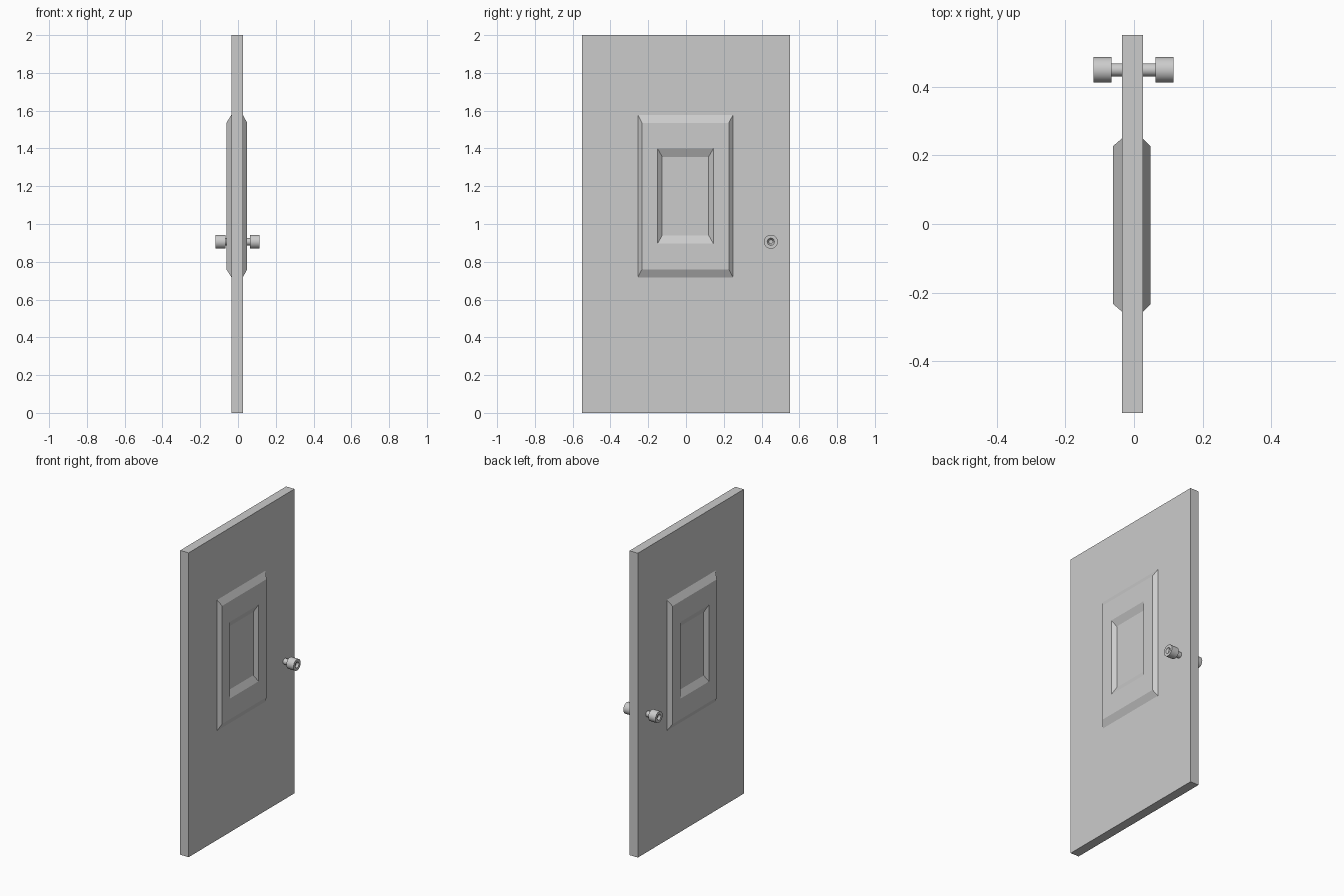
import bpy, bmesh, math

if "Cube" in bpy.data.objects:
    bpy.data.objects.remove(bpy.data.objects["Cube"])

FRONT_X, BACK_X = 0.026, -0.035      # faces of the slab
PANEL_Y, PANEL_Z = -0.003, 1.148     # panel centre
KNOB_Y, KNOB_Z = 0.449, 0.906        # knob axis


def make_object(name, bm):
    bmesh.ops.recalc_face_normals(bm, faces=bm.faces)
    mesh = bpy.data.meshes.new(name)
    bm.to_mesh(mesh)
    bm.free()
    obj = bpy.data.objects.new(name, mesh)
    bpy.context.collection.objects.link(obj)
    return obj


def moulded_panel(name, face_x, side, height):
    # Rectangular rings: base, raised edge, recess rim, recess floor
    rings = [(0, 0.252, 0.430), (height, 0.230, 0.388),
             (height, 0.148, 0.252), (height - 0.021, 0.123, 0.208)]
    bm = bmesh.new()
    loops = []
    for h, hy, hz in rings:
        loops.append([bm.verts.new((face_x + side * h, PANEL_Y + sy * hy, PANEL_Z + sz * hz))
                      for sy, sz in ((-1, -1), (1, -1), (1, 1), (-1, 1))])
    for a, b in zip(loops, loops[1:]):
        for i in range(4):
            j = (i + 1) % 4
            bm.faces.new((a[i], a[j], b[j], b[i]))
    bm.faces.new(loops[-1])
    bm.faces.new(loops[0][::-1])
    return make_object(name, bm)


def knob(name, face_x, side, head_x, tip_x):
    # Lathed profile (x, radius): stem, head, dished lock in the end
    profile = [(face_x, 0.0), (face_x, 0.019), (head_x, 0.019), (head_x, 0.037),
               (tip_x, 0.037), (tip_x, 0.019), (tip_x - side * 0.014, 0.011),
               (tip_x - side * 0.014, 0.0)]
    bm = bmesh.new()
    verts = [bm.verts.new((x, KNOB_Y + r, KNOB_Z)) for x, r in profile]
    edges = [bm.edges.new(pair) for pair in zip(verts, verts[1:])]
    bmesh.ops.spin(bm, geom=verts + edges, cent=(0, KNOB_Y, KNOB_Z), axis=(1, 0, 0),
                   angle=math.tau, steps=32)
    bmesh.ops.remove_doubles(bm, verts=bm.verts, dist=1e-5)
    obj = make_object(name, bm)
    bpy.ops.object.select_all(action='DESELECT')
    obj.select_set(True)
    bpy.context.view_layer.objects.active = obj
    bpy.ops.object.shade_smooth_by_angle(angle=math.radians(30))
    return obj


# Door slab
bpy.ops.mesh.primitive_cube_add(size=1, location=((FRONT_X + BACK_X) / 2, 0, 1))
slab = bpy.context.object
slab.name = "door_slab"
slab.scale = (FRONT_X - BACK_X, 1.1, 2)
bpy.ops.object.transform_apply(location=False, rotation=False, scale=True)

# Moulded panels and knobs on both faces
moulded_panel("right_panel", FRONT_X, 1, 0.022)
moulded_panel("left_panel", BACK_X, -1, 0.026)
knob("right_knob", FRONT_X, 1, 0.063, 0.115)
knob("left_knob", BACK_X, -1, -0.066, -0.118)
